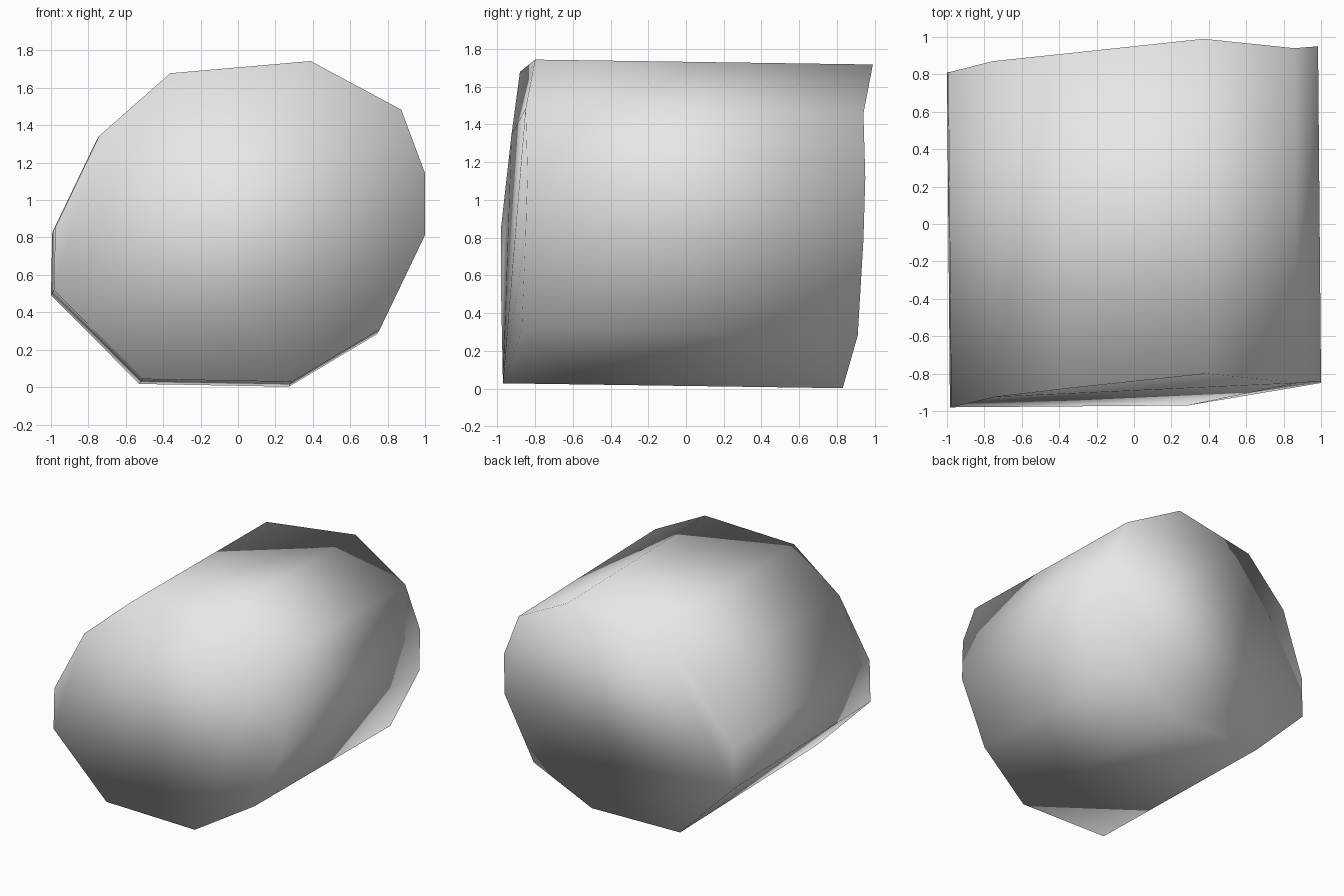
import bpy, bmesh

if "Cube" in bpy.data.objects:
    bpy.data.objects.remove(bpy.data.objects["Cube"])

# eleven-sided outline: x, z, front y, back y
outline = [
    (-0.37, 1.665, -0.88, 0.91), (0.38, 1.73, -0.80, 0.99),
    (0.865, 1.47, -0.85, 0.94), (0.992, 1.13, -0.84, 0.95),
    (0.992, 0.80, -0.85, 0.94), (0.75, 0.295, -0.87, 0.91),
    (0.28, 0.015, -0.97, 0.83), (-0.52, 0.03, -0.97, 0.83),
    (-0.992, 0.505, -0.98, 0.81), (-0.985, 0.84, -0.98, 0.81),
    (-0.75, 1.33, -0.925, 0.87),
]

# slanted block, its back end shifted slightly left and down
bm = bmesh.new()
front = [bm.verts.new((x + 0.008, yf, z + 0.013)) for x, z, yf, yb in outline]
back = [bm.verts.new((x - 0.008, yb, z - 0.013)) for x, z, yf, yb in outline]
n = len(outline)
for i in range(n):
    j = (i + 1) % n
    bm.faces.new((front[i], front[j], back[j], back[i]))
bm.faces.new(front)
bm.faces.new(back[::-1])
bmesh.ops.recalc_face_normals(bm, faces=bm.faces[:])
for f in bm.faces:
    f.smooth = True

mesh = bpy.data.meshes.new("block")
bm.to_mesh(mesh)
bm.free()
block = bpy.data.objects.new("block", mesh)
bpy.context.collection.objects.link(block)

grey = bpy.data.materials.new("light grey")
grey.diffuse_color = (0.8, 0.8, 0.8, 1)
grey.use_nodes = True
grey.node_tree.nodes["Principled BSDF"].inputs["Base Color"].default_value = grey.diffuse_color
mesh.materials.append(grey)
